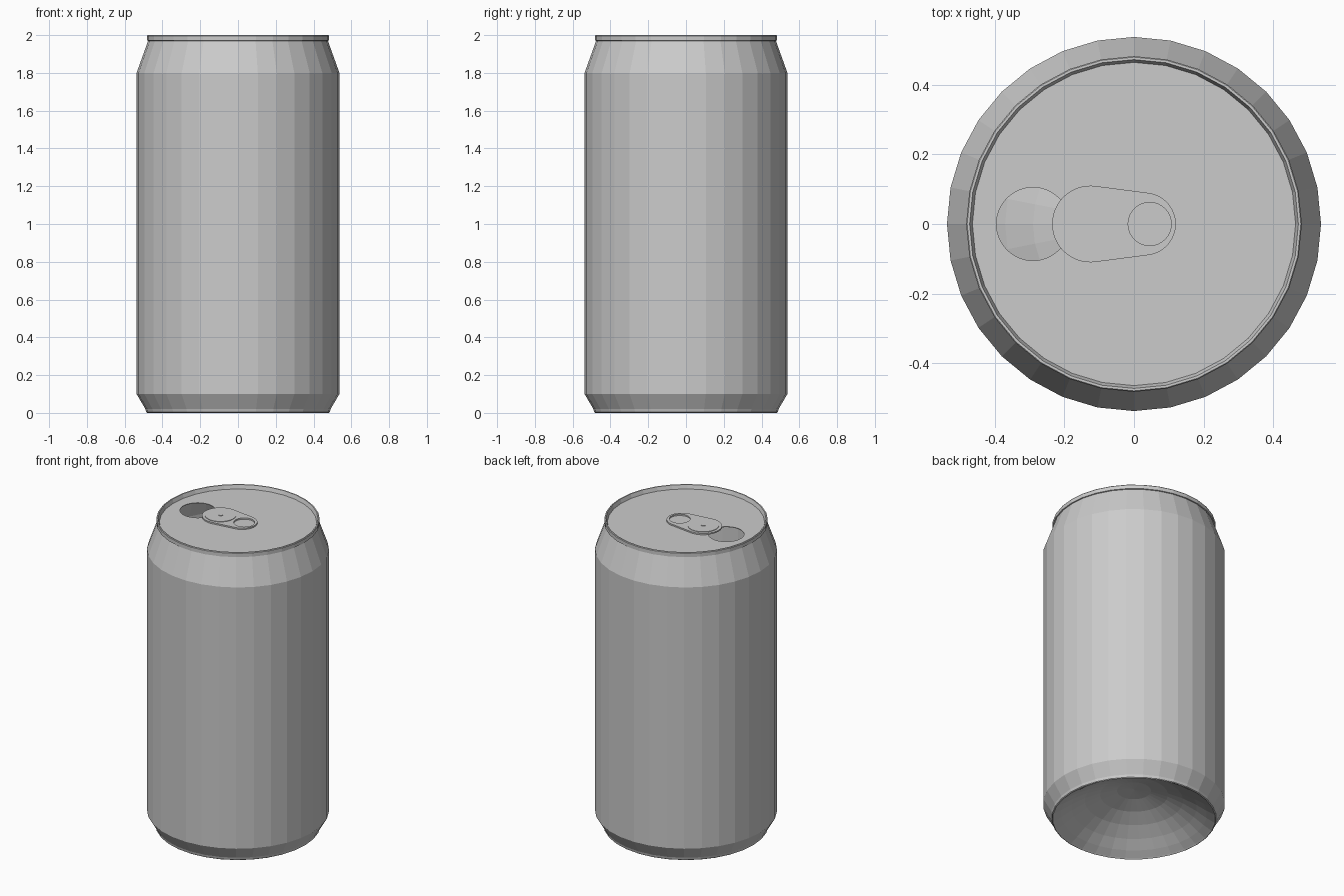
import bpy, bmesh, math

if "Cube" in bpy.data.objects:
    bpy.data.objects.remove(bpy.data.objects["Cube"])

SIDES = 32


def lathe(name, profile):
    """Spin an (r, z) profile about z; zero radius closes the end."""
    bm = bmesh.new()
    pts = [bm.verts.new((r, 0, z)) for r, z in profile]
    edges = [bm.edges.new(p) for p in zip(pts, pts[1:])]
    bmesh.ops.spin(bm, geom=pts + edges, axis=(0, 0, 1), cent=(0, 0, 0),
                   angle=math.tau, steps=SIDES, use_duplicate=False)
    bmesh.ops.remove_doubles(bm, verts=bm.verts, dist=0.0005)
    bmesh.ops.recalc_face_normals(bm, faces=bm.faces)
    mesh = bpy.data.meshes.new(name)
    bm.to_mesh(mesh)
    bm.free()
    obj = bpy.data.objects.new(name, mesh)
    bpy.context.collection.objects.link(obj)
    return obj


def arc(cx, r, start=0.0, end=math.tau, n=48):
    """Points on an arc centred on the x axis; a full circle omits its last point."""
    full = abs(end - start) > 6.28
    steps = n if full else n - 1
    return [(cx + r * math.cos(start + (end - start) * i / steps),
             r * math.sin(start + (end - start) * i / steps)) for i in range(n)]


def plate(name, loops, z0, z1):
    """Flat plate from an outer loop plus hole loops."""
    cu = bpy.data.curves.new(name + "_outline", 'CURVE')
    cu.dimensions = '2D'
    cu.fill_mode = 'BOTH'
    cu.extrude = (z1 - z0) / 2
    for loop in loops:
        sp = cu.splines.new('POLY')
        sp.points.add(len(loop) - 1)
        for p, (x, y) in zip(sp.points, loop):
            p.co = (x, y, 0, 1)
        sp.use_cyclic_u = True
    tmp = bpy.data.objects.new(name + "_outline", cu)
    bpy.context.collection.objects.link(tmp)
    bpy.context.view_layer.update()
    deps = bpy.context.evaluated_depsgraph_get()
    mesh = bpy.data.meshes.new_from_object(tmp.evaluated_get(deps))
    bpy.data.objects.remove(tmp)
    bm = bmesh.new()
    bm.from_mesh(mesh)
    bmesh.ops.remove_doubles(bm, verts=bm.verts, dist=0.0001)
    bmesh.ops.recalc_face_normals(bm, faces=bm.faces)
    for f in bm.faces:
        f.smooth = False
    bm.to_mesh(mesh)
    bm.free()
    obj = bpy.data.objects.new(name, mesh)
    obj.location.z = (z0 + z1) / 2
    bpy.context.collection.objects.link(obj)
    return obj


# Can body: domed base, foot, wall, neck and rolled rim
dome = [(r, 0.2 * (1 - (r / 0.47) ** 2)) for r in (0, 0.1, 0.2, 0.29, 0.37, 0.43)]
lathe("can_body", dome + [
    (0.472, 0.006), (0.48, 0), (0.486, 0.004), (0.49, 0.02),
    (0.537, 0.1), (0.537, 1.8), (0.476, 1.97),
    (0.482, 1.972), (0.482, 1.996), (0.479, 2.0),
    (0.472, 2.0), (0.463, 1.972)])

# Lid with the drinking hole
plate("lid", [arc(0, 0.464, n=SIDES), arc(-0.29, 0.105)], 1.971, 1.975)

# Pull tab: tapered outline, finger hole and recessed rivet panel
xa, ra, xb, rb = -0.125, 0.11, 0.03, 0.09
t = math.acos((ra - rb) / (xb - xa))
outline = arc(xb, rb, -t, t, 24) + arc(xa, ra, t, math.tau - t, 32)
plate("pull_tab", [outline, arc(0.045, 0.062, n=32)], 1.977, 1.986)
plate("tab_panel", [arc(-0.125, 0.092)], 1.986, 1.989)
plate("rivet", [arc(-0.125, 0.014, n=12)], 1.975, 1.992)
